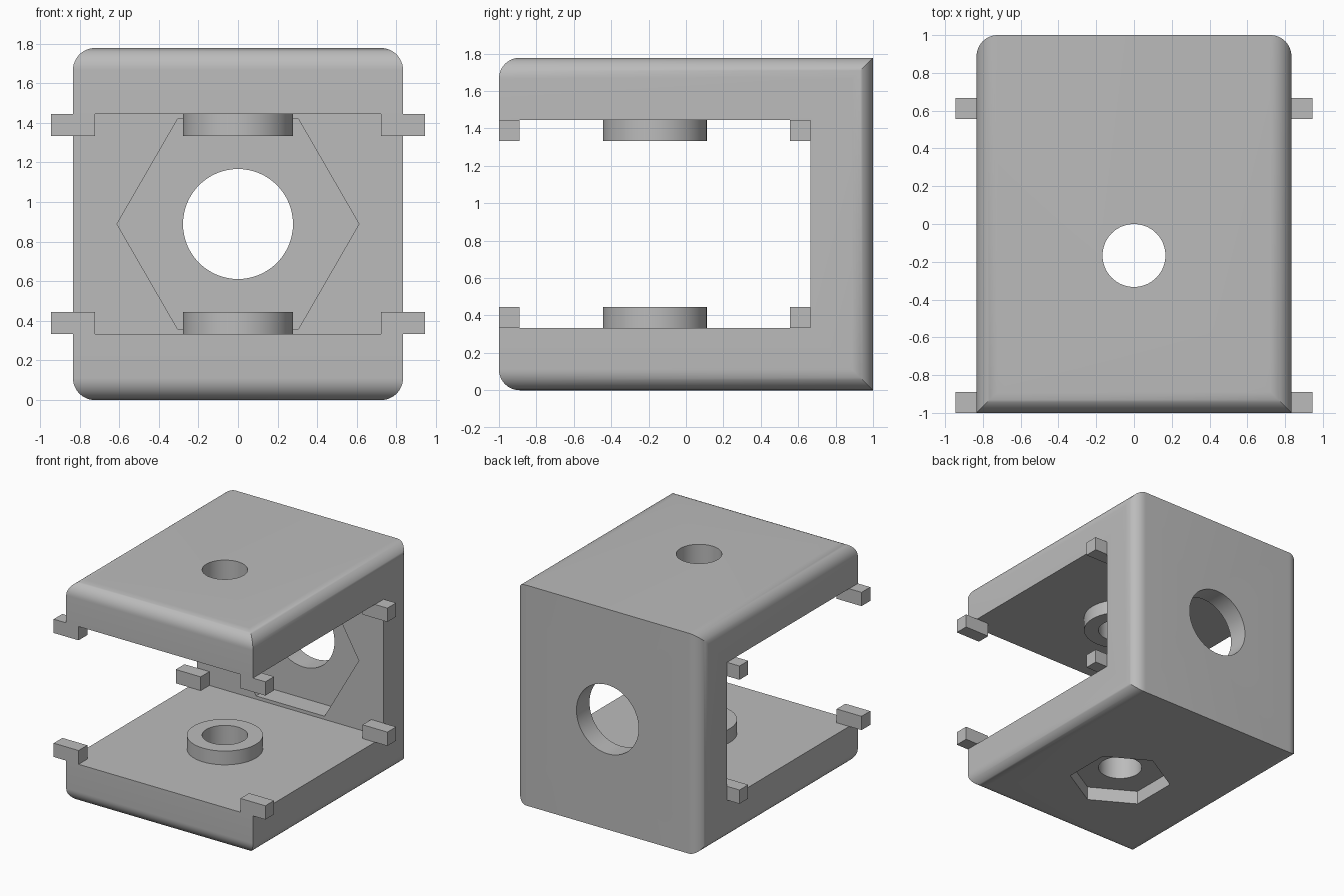
import bpy
import bmesh
from math import pi, radians
from mathutils import Matrix

if "Cube" in bpy.data.objects:
    bpy.data.objects.remove(bpy.data.objects["Cube"], do_unlink=True)

U = 1 / 9                      # design module
W, H = 15 * U, 16 * U          # width and height (depth is 2)
WALL, R = 3 * U, U             # wall thickness, edge radius
AXIS_Y = -1.5 * U              # centre of the vertical bore

grey = bpy.data.materials.new("plain grey")
grey.use_nodes = True
grey.diffuse_color = (0.5, 0.5, 0.5, 1)
grey.node_tree.nodes["Principled BSDF"].inputs["Base Color"].default_value = grey.diffuse_color


def finish(name, bm):
    mesh = bpy.data.meshes.new(name)
    bmesh.ops.recalc_face_normals(bm, faces=bm.faces)
    bm.to_mesh(mesh)
    bm.free()
    mesh.materials.append(grey)
    obj = bpy.data.objects.new(name, mesh)
    bpy.context.collection.objects.link(obj)
    return obj


def box(name, x, y, z, edit=None):
    bm = bmesh.new()
    bmesh.ops.create_cube(bm, size=1)
    for v in bm.verts:
        for i, (lo, hi) in enumerate((x, y, z)):
            v.co[i] = hi if v.co[i] > 0 else lo
    if edit:
        edit(bm)
    return finish(name, bm)


def prism(name, sides, radius, centre, length, turn):
    bm = bmesh.new()
    bmesh.ops.create_cone(bm, cap_ends=True, segments=sides, radius1=radius,
                          radius2=radius, depth=length,
                          matrix=Matrix.Translation(centre) @ turn)
    return finish(name, bm)


def activate(obj):
    bpy.ops.object.select_all(action='DESELECT')
    obj.select_set(True)
    bpy.context.view_layer.objects.active = obj


def cut(obj, cutter):
    activate(obj)
    mod = obj.modifiers.new("cut", 'BOOLEAN')
    mod.operation, mod.solver, mod.object = 'DIFFERENCE', 'EXACT', cutter
    bpy.ops.object.modifier_apply(modifier=mod.name)
    bpy.data.objects.remove(cutter, do_unlink=True)


def smooth(obj):
    activate(obj)
    bpy.ops.object.shade_smooth_by_angle(angle=radians(30))


def round_edges(bm):
    # Long side edges, front top and bottom edges, and back upright edges
    chosen = []
    for e in bm.edges:
        d = e.verts[1].co - e.verts[0].co
        y = (e.verts[0].co.y + e.verts[1].co.y) / 2
        if abs(d.y) > 1 or (abs(d.x) > 1 and y < 0) or (abs(d.z) > 1 and y > 0):
            chosen.append(e)
    bmesh.ops.bevel(bm, geom=chosen, offset=R, offset_type='OFFSET',
                    segments=12, profile=0.5, affect='EDGES')


UP = Matrix.Identity(4)
BACK = Matrix.Rotation(pi / 2, 4, 'X')
SPIN = Matrix.Rotation(pi / 6, 4, 'Z')

# C-shaped body with a rounded outside
body = box("bracket_body", (-W / 2, W / 2), (-1, 1), (0, H), round_edges)
cut(body, box("slot", (-1, 1), (-2, 1 - WALL), (WALL, H - WALL)))

# Vertical bore with a hexagonal nut pocket underneath
cut(body, prism("bore", 64, 1.5 * U, (0, AXIS_Y, H / 2), 3, UP))
cut(body, prism("nut_pocket", 6, 0.39, (0, AXIS_Y, 0), 2 * U, UP))

# Back wall hole with a large hexagonal pocket inside
cut(body, prism("back_hole", 64, 2.5 * U, (0, 1, H / 2), 1, BACK))
cut(body, prism("back_pocket", 6, 5.5 * U, (0, 1 - WALL, H / 2), 3 * U, BACK @ Matrix.Rotation(pi / 2, 4, 'Z')))
smooth(body)

# Ring bosses on the inner faces, and square lugs at the opening corners
for level, z in (("lower", WALL), ("upper", H - WALL - U)):
    boss = prism(level + "_boss", 64, 2.5 * U, (0, AXIS_Y, z + U / 2), U, UP)
    cut(boss, prism("boss_bore", 64, 1.5 * U, (0, AXIS_Y, z), 1, UP))
    smooth(boss)
    for end, y in (("front", -1), ("back", 1 - WALL - U)):
        for side, x in (("right", -8.5 * U), ("left", 6.5 * U)):
            box(f"{level}_{end}_{side}_lug", (x, x + 2 * U), (y, y + U), (z, z + U))
